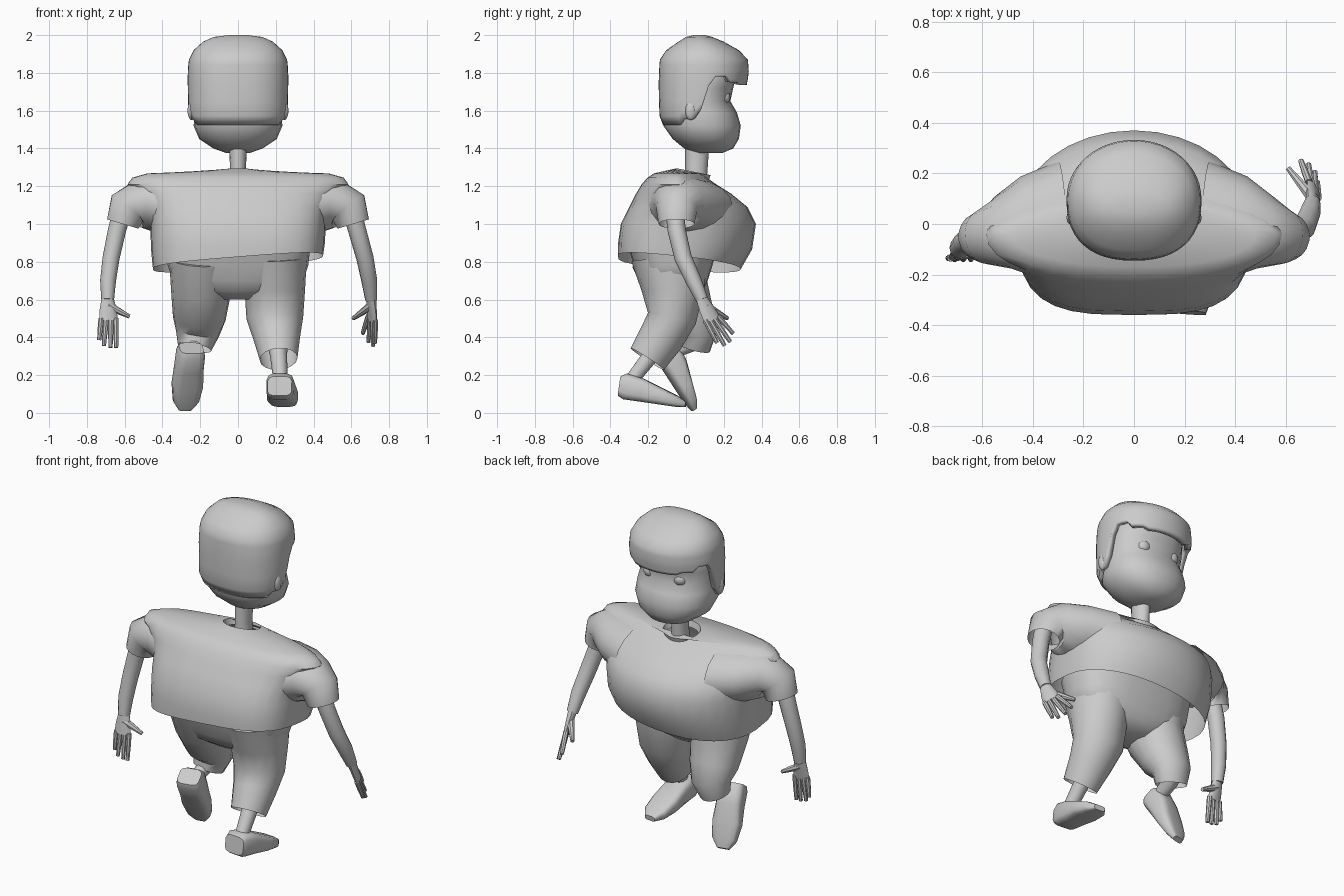
import bpy, bmesh, math
from mathutils import Vector, Matrix

if "Cube" in bpy.data.objects:
    bpy.data.objects.remove(bpy.data.objects["Cube"])

X, Y = Vector((1, 0, 0)), Vector((0, 1, 0))


def finish(ob, angle=40):
    bpy.ops.object.select_all(action='DESELECT')
    ob.select_set(True)
    bpy.context.view_layer.objects.active = ob
    bpy.ops.object.shade_smooth_by_angle(angle=math.radians(angle))
    return ob


def loft(name, rings, cap0=True, cap1=True, solid=0, angle=40):
    """Skin a list of closed rings of points."""
    bm = bmesh.new()
    rows = [[bm.verts.new(p) for p in r] for r in rings]
    n = len(rows[0])
    for a, b in zip(rows, rows[1:]):
        for i in range(n):
            j = (i + 1) % n
            bm.faces.new((a[i], a[j], b[j], b[i]))
    if cap0:
        bm.faces.new(rows[0][::-1])
    if cap1:
        bm.faces.new(rows[-1])
    bmesh.ops.recalc_face_normals(bm, faces=bm.faces)
    me = bpy.data.meshes.new(name)
    bm.to_mesh(me)
    bm.free()
    ob = bpy.data.objects.new(name, me)
    bpy.context.collection.objects.link(ob)
    if solid:
        m = ob.modifiers.new("thickness", 'SOLIDIFY')
        m.thickness, m.offset = solid, -1
    return finish(ob, angle)


def spow(v, p):
    return math.copysign(abs(v) ** (2 / p), v)


def section(z, rx, yb, yf, n=24, pb=2, pf=2, zx=0, zy=0, cx=0):
    """Horizontal section; back (-y) and front (+y) halves have own squareness."""
    out, cy, ry = [], (yb + yf) / 2, (yf - yb) / 2
    for i in range(n):
        t = 2 * math.pi * i / n
        c, s = math.cos(t), math.sin(t)
        p = pf if s > 0 else pb
        x, y = cx + rx * spow(c, p), cy + ry * spow(s, p)
        out.append(Vector((x, y, z + zx * x + zy * y)))
    return out


def tube(name, pts, n=12, ref=X, **kw):
    """Tube through (x, y, z, radius along ref, other radius)."""
    ps = [Vector(p[:3]) for p in pts]
    rings = []
    for i, p in enumerate(pts):
        t = (ps[min(i + 1, len(ps) - 1)] - ps[max(i - 1, 0)]).normalized()
        v = t.cross(ref).normalized()
        u = v.cross(t)
        rb = p[4] if len(p) > 4 else p[3]
        rings.append([ps[i] + u * p[3] * math.cos(a) + v * rb * math.sin(a)
                      for a in (2 * math.pi * k / n for k in range(n))])
    return loft(name, rings, **kw)


def ball(name, loc, scale):
    bpy.ops.mesh.primitive_uv_sphere_add(segments=16, ring_count=10, location=loc)
    ob = bpy.context.object
    ob.name, ob.scale = name, scale
    return finish(ob, 60)


# Head and neck
loft("face", [section(z, rx, yb, yf, pf=2.2, pb=2.2) for z, rx, yb, yf in (
    (1.375, .06, .06, .19), (1.40, .13, -.01, .25), (1.45, .205, -.07, .28),
    (1.52, .235, -.12, .29), (1.59, .23, -.12, .27), (1.65, .225, -.11, .235),
    (1.72, .23, -.11, .25), (1.80, .225, -.11, .27), (1.88, .18, -.07, .2))], angle=60)
tube("neck", [(0, .05, 1.18, .055), (0, .055, 1.3, .042, .06), (0, .06, 1.45, .05, .065)])

# Hair cap: a dome whose lower edge is long at the back and short at the fringe
PROFILE = [(1.52, .245, -.12, .29), (1.57, .262, -.14, .30), (1.70, .265, -.145, .315),
           (1.80, .268, -.145, .333), (1.87, .26, -.138, .328), (1.92, .235, -.105, .28),
           (1.965, .185, -.04, .2), (1.99, .13, .0, .14), (2.0, .05, .04, .1)]


def hair_at(z):
    for a, b in zip(PROFILE, PROFILE[1:]):
        if z <= b[0]:
            f = max(0, (z - a[0]) / (b[0] - a[0]))
            return [p + (q - p) * f for p, q in zip(a, b)]
    return PROFILE[-1]


N = 48
EDGE = [(-.4, 1.525), (-.1, 1.555), (.03, 1.61), (.14, 1.73), (.6, 1.78), (.85, 1.75), (2, 1.735)]
edge = [next(z for lim, z in EDGE if math.sin(2 * math.pi * i / N) < lim) for i in range(N)]
rings = []
for f in (0, .15, .4, .7, 1):
    rings.append([section(*hair_at(e + (1.84 - e) * f), n=N, pb=2.35, pf=2.05)[i] for i, e in enumerate(edge)])
rings += [section(*p, n=N, pb=2.25, pf=2.05) for p in PROFILE[4:]]
loft("hair", rings, cap0=False, solid=.035, angle=50)

for side, s in (("left", -1), ("right", 1)):
    ball(side + "_ear", (s * .245, .025, 1.60), (.022, .03, .05))
    ball(side + "_eye", (s * .1, .195, 1.67), (.042, .04, .04))

# Shirt: open loft from hem to neck opening
loft("shirt_body", [section(z, rx, yb, yf, 32, pb, pf, zx, zy) for z, rx, yb, yf, pb, pf, zx, zy in (
    (.79, .45, -.36, .29, 3.2, 2.2, .08, -.1), (.88, .46, -.36, .35, 3.2, 2.1, .04, -.04),
    (1.0, .465, -.345, .37, 3.2, 2, 0, 0), (1.09, .48, -.30, .325, 3, 2, 0, 0),
    (1.16, .54, -.265, .24, 2.4, 1.75, 0, 0), (1.21, .585, -.235, .16, 2.2, 1.7, 0, 0),
    (1.245, .56, -.205, .11, 2.1, 1.8, 0, 0), (1.268, .48, -.17, .08, 2.1, 2, 0, 0),
    (1.285, .11, -.05, .13, 2, 2, 0, -.2), (1.25, .10, -.04, .12, 2, 2, 0, -.2))],
    cap0=False, cap1=False, angle=50)
for side, s in (("left", -1), ("right", 1)):
    tube(side + "_sleeve", [
        (s * .28, .0, 1.085, .25, .16), (s * .42, -.01, 1.10, .20, .148),
        (s * .52, -.035, 1.11, .145, .13), (s * .585, -.05, 1.085, .11, .108),
        (s * .61, -.05, 1.0, .095, .088)], n=18, ref=Y, cap0=False, cap1=False, angle=60)


# Arms and hands
def hand(side, wrist, knuckle, across, tips, thumb):
    w, k, a = Vector(wrist), Vector(knuckle), Vector(across).normalized()
    m = w.lerp(k, .5)
    tube(side + "_palm", [(*w, .032, .026), (*m, .045, .02), (*k, .05, .015)], n=10, ref=a)
    for i, tip in enumerate(tips):
        base = k + a * (.026 * (i - 1.5)) + (w - k) * .1
        tube(f"{side}_finger_{i + 1}", [(*base, .015), (*base.lerp(Vector(tip), .5), .014), (*tip, .011)], n=8, ref=a)
    b = w.lerp(k, .35)
    tube(side + "_thumb", [(*b, .024), (*b.lerp(Vector(thumb), .55), .017), (*thumb, .011)], n=8, ref=Vector((.3, .2, 1)))


tube("right_arm", [(.60, -.06, 1.08, .05), (.63, -.05, .97, .048), (.672, -.015, .82, .046),
                   (.695, .04, .70, .042), (.705, .085, .60, .032)])
hand("right", (.705, .08, .61), (.71, .14, .49), (-.45, .8, .3),
     [(.725, .165, .37), (.715, .205, .355), (.69, .235, .375), (.66, .25, .42)], (.61, .22, .50))
tube("left_arm", [(-.61, -.06, 1.08, .05), (-.64, -.06, .97, .048), (-.672, -.075, .82, .045),
                  (-.688, -.095, .70, .042), (-.69, -.11, .60, .034)])
hand("left", (-.69, -.11, .61), (-.685, -.13, .49), (1, .15, 0),
     [(-.735, -.135, .385), (-.71, -.14, .355), (-.675, -.14, .345), (-.645, -.14, .345)], (-.575, -.10, .51))

# Trousers: hips plus two bent legs
loft("trouser_hips", [section(z, rx, yb, yf, 24, 2.6, 2.6) for z, rx, yb, yf in (
    (.60, .10, -.15, .04), (.645, .25, -.215, .09), (.70, .345, -.245, .115), (.78, .372, -.275, .14),
    (.90, .385, -.315, .17))], angle=60)
tube("right_trouser_leg", [(.19, -.085, .82, .175, .205), (.195, -.07, .65, .16, .165), (.195, -.075, .5, .15, .13),
                           (.205, -.13, .4, .125, .12), (.215, -.205, .285, .10, .105)], n=16, cap1=False)
tube("left_trouser_leg", [(-.19, -.085, .82, .175, .205), (-.195, -.045, .65, .16, .165), (-.205, .025, .5, .14, .13),
                          (-.215, .065, .42, .115, .10), (-.23, .045, .345, .09, .085)], n=16, cap1=False)

# Ankles and shoes
tube("right_ankle", [(.205, -.12, .40, .06), (.215, -.19, .30, .045), (.225, -.29, .17, .038)], n=10)
tube("left_ankle", [(-.22, .07, .42, .06), (-.23, .03, .365, .045), (-.235, -.09, .315, .035)], n=10)


def shoe(name, heel, pitch, yaw):
    m = (Matrix.Translation(heel) @ Matrix.Rotation(math.radians(yaw), 4, 'Z')
         @ Matrix.Rotation(math.radians(pitch), 4, 'X'))
    rings = []
    for l, lo, hi, hw in ((0, .015, .12, .065), (.03, 0, .14, .073), (.12, 0, .125, .075),
                          (.22, 0, .09, .083), (.31, .0, .06, .07), (.36, .005, .035, .035)):
        c, h = (lo + hi) / 2, (hi - lo) / 2
        rings.append([m @ Vector((hw * spow(math.cos(t), 4), l, c + h * spow(math.sin(t), 4)))
                      for t in (2 * math.pi * (k + .5) / 12 for k in range(12))])
    loft(name, rings, angle=45)


shoe("right_shoe", (.22, -.36, .075), -8, -4)
shoe("left_shoe", (-.235, -.17, .305), -56, 12)
